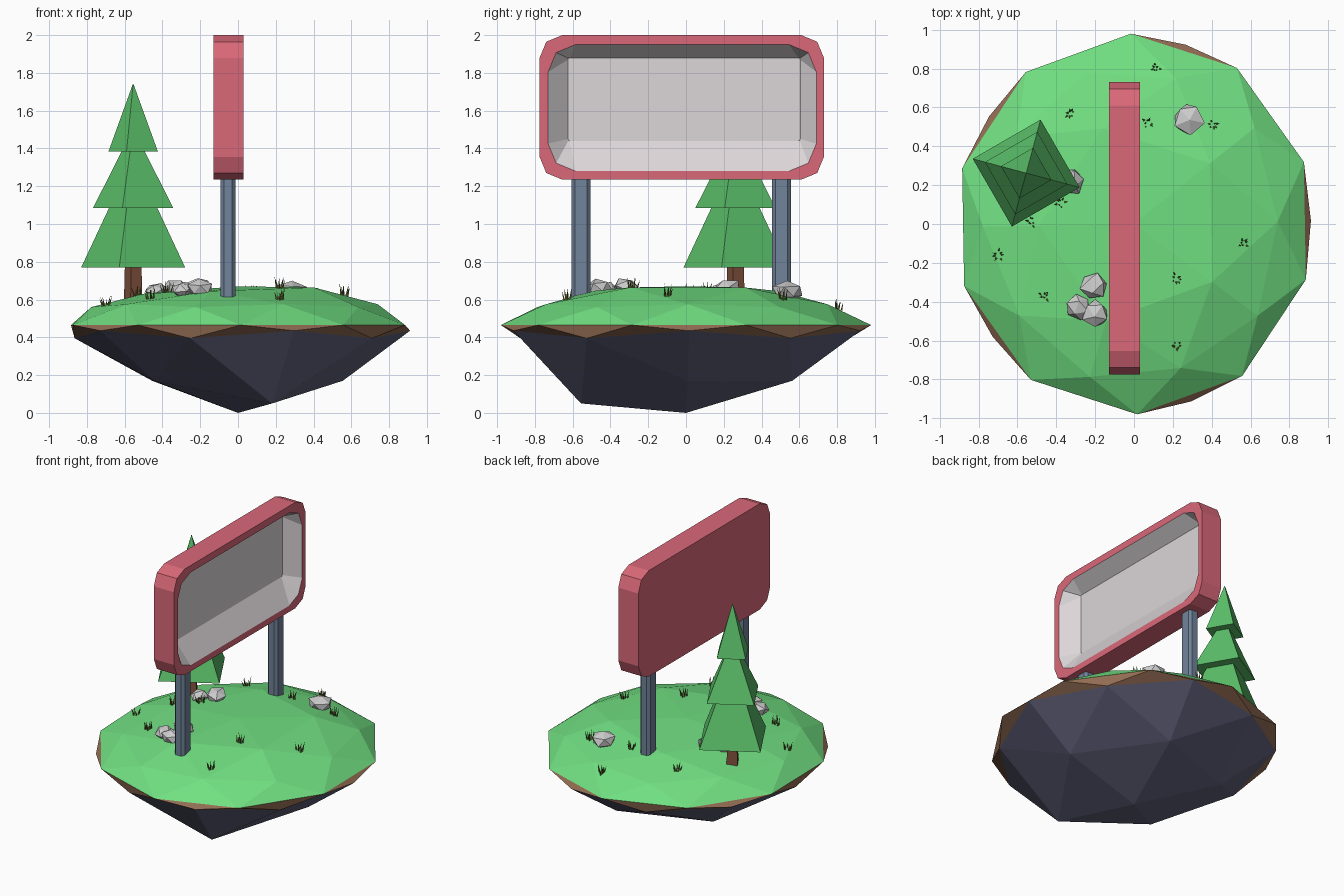
import bpy, bmesh, random
from math import sin, cos, pi, radians
from mathutils import Vector, Matrix
from mathutils.bvhtree import BVHTree

if "Cube" in bpy.data.objects:
    bpy.data.objects.remove(bpy.data.objects["Cube"])

random.seed(4)


def material(name, rgb):
    m = bpy.data.materials.new(name)
    m.diffuse_color = [(c / 255) ** 2.2 for c in rgb] + [1]
    m.use_nodes = True
    m.node_tree.nodes["Principled BSDF"].inputs["Base Color"].default_value = m.diffuse_color
    return m


GRASS = material("grass", (112, 222, 128))
SOIL = material("soil", (145, 108, 84))
STONE = material("stone", (98, 98, 124))
RED = material("red", (217, 104, 120))
PANEL = material("panel", (219, 213, 215))
STEEL = material("steel", (112, 130, 152))
PINE = material("pine", (92, 192, 106))
BARK = material("bark", (128, 82, 64))
BLADE = material("blade", (100, 112, 50))


def finish(bm, name, *mats):
    bmesh.ops.recalc_face_normals(bm, faces=bm.faces[:])
    me = bpy.data.meshes.new(name)
    bm.to_mesh(me)
    bm.free()
    for m in mats:
        me.materials.append(m)
    ob = bpy.data.objects.new(name, me)
    bpy.context.collection.objects.link(ob)
    return ob


def loft(bm, loops, mat_ids=None):
    """Skin a closed solid through equal-length loops, capping both ends."""
    rings = [[bm.verts.new(p) for p in lp] for lp in loops]
    n = len(rings[0])
    mat_ids = mat_ids or [0] * (len(rings) + 1)
    bm.faces.new(rings[0]).material_index = mat_ids[0]
    for k, (a, b) in enumerate(zip(rings, rings[1:])):
        for i in range(n):
            j = (i + 1) % n
            bm.faces.new((a[i], a[j], b[j], b[i])).material_index = mat_ids[k + 1]
    bm.faces.new(rings[-1]).material_index = mat_ids[-1]


# Floating island: icosphere with its rings re-profiled into dome, soil rim and rock keel
bm = bmesh.new()
bmesh.ops.create_icosphere(bm, subdivisions=2, radius=1, matrix=Matrix.Rotation(radians(-35), 4, "Z"))
#        old z, radius, new z
rings = [(1, 0, .67), (.85, .53, .65), (.526, .80, .575), (.447, .84, .56), (0, 1, .465),
         (-.447, .985, .435), (-.526, .935, .395), (-.85, .60, .17), (-1, 0, 0)]
for v in bm.verts:
    _, r, z = min(rings, key=lambda q: abs(q[0] - v.co.z))
    d = Vector((v.co.x, v.co.y, 0))
    d = d.normalized() * r if r else Vector()
    v.co = (d.x * .925, d.y * .98, z)
    if z == .65:
        v.co.z += .035 * v.co.x
    if z == .17 and v.co.y < -.5:
        v.co.z = .05
for f in bm.faces:
    zs = [v.co.z for v in f.verts]
    f.material_index = 0 if min(zs) > .46 else 2 if max(zs) < .45 else 1
ground = BVHTree.FromBMesh(bm)
finish(bm, "island", GRASS, SOIL, STONE)


def ground_z(x, y):
    return ground.ray_cast(Vector((x, y, 3)), Vector((0, 0, -1)))[0].z


# Sign board: chamfered frame with a dished panel facing +x
def chamfered(x, y0, y1, z0, z1, r):
    pts = []
    for k, (y, z) in enumerate([(y1 - r, z1 - r), (y0 + r, z1 - r), (y0 + r, z0 + r), (y1 - r, z0 + r)]):
        for s in range(3):
            a = k * pi / 2 + s * pi / 4
            pts.append((x, y + r * cos(a), z + r * sin(a)))
    return pts


bm = bmesh.new()
outer = (-.775, .73, 1.235, 2.0, .12)
loft(bm, [chamfered(-.13, *outer), chamfered(.03, *outer),
          chamfered(.03, -.73, .69, 1.28, 1.95, .145),
          chamfered(-.07, -.625, .605, 1.44, 1.88, .01)],
     [0, 0, 0, 1, 1])
finish(bm, "sign_board", RED, PANEL)

# Two sign posts with chamfered edges
for name, y in (("front_post", -.555), ("rear_post", .505)):
    bm = bmesh.new()
    w, d, c = .04, .05, .018
    prof = [(w, d - c), (w - c, d), (c - w, d), (-w, d - c), (-w, c - d), (c - w, -d), (w - c, -d), (w, c - d)]
    loft(bm, [[(-.053 + px, y + py, z) for px, py in prof] for z in (.58, 1.26)])
    finish(bm, name, STEEL)


# Pine tree: square trunk and three pyramid tiers
def square(r, z):
    return [(-.555 + r * cos(radians(75 + 90 * k)), .262 + r * sin(radians(75 + 90 * k)), z) for k in range(4)]


bm = bmesh.new()
loft(bm, [square(.052, .54), square(.045, .8)])
finish(bm, "tree_trunk", BARK)
bm = bmesh.new()
for r0, z0, r1, z1 in ((.285, .77, .13, 1.09), (.22, 1.085, .06, 1.39), (.135, 1.385, .002, 1.74)):
    loft(bm, [square(r0, z0), square(r1, z1)])
finish(bm, "tree_foliage", PINE)

# Rocks: jittered low-poly lumps resting on the grass
for i, (x, y, r) in enumerate([(.28, .54, .085), (-.21, -.32, .07), (-.285, -.425, .065), (-.2, -.465, .075),
                               (-.33, .22, .075), (-.43, .18, .06)]):
    bm = bmesh.new()
    bmesh.ops.create_icosphere(bm, subdivisions=1, radius=1)
    for v in bm.verts:
        v.co *= random.uniform(.88, 1.12)
    turn = Matrix.Rotation(random.uniform(0, 6), 4, "Z") @ Matrix.Rotation(random.uniform(0, 1), 4, "X")
    bm.transform(Matrix.Translation((x, y, ground_z(x, y) + r * .3)) @ Matrix.Diagonal((r, r, r * .7, 1)) @ turn)
    finish(bm, f"rock_{i + 1}")

# Grass tufts: clusters of leaning three-sided blades
bm = bmesh.new()
for x, y in [(.11, .8), (.07, .52), (.41, .51), (-.33, .57), (-.7, -.16), (-.46, -.37),
             (.22, -.63), (.22, -.28), (.56, -.1), (-.53, .01), (-.38, .11)]:
    z = ground_z(x, y)
    for k in range(7):
        a = k * 2 * pi / 7 + random.uniform(-.4, .4)
        out = Vector((cos(a), sin(a), 0))
        root = Vector((x, y, z - .01)) + out * random.uniform(.006, .022)
        tip = root + out * random.uniform(.005, .022) + Vector((0, 0, random.uniform(.045, .075)))
        base = [bm.verts.new(root + Vector((.007 * cos(a + t), .007 * sin(a + t), 0)))
                for t in (0, 2 * pi / 3, 4 * pi / 3)]
        top = bm.verts.new(tip)
        bm.faces.new(base)
        for j in range(3):
            bm.faces.new((base[j], base[(j + 1) % 3], top))
finish(bm, "grass_tufts", BLADE)
